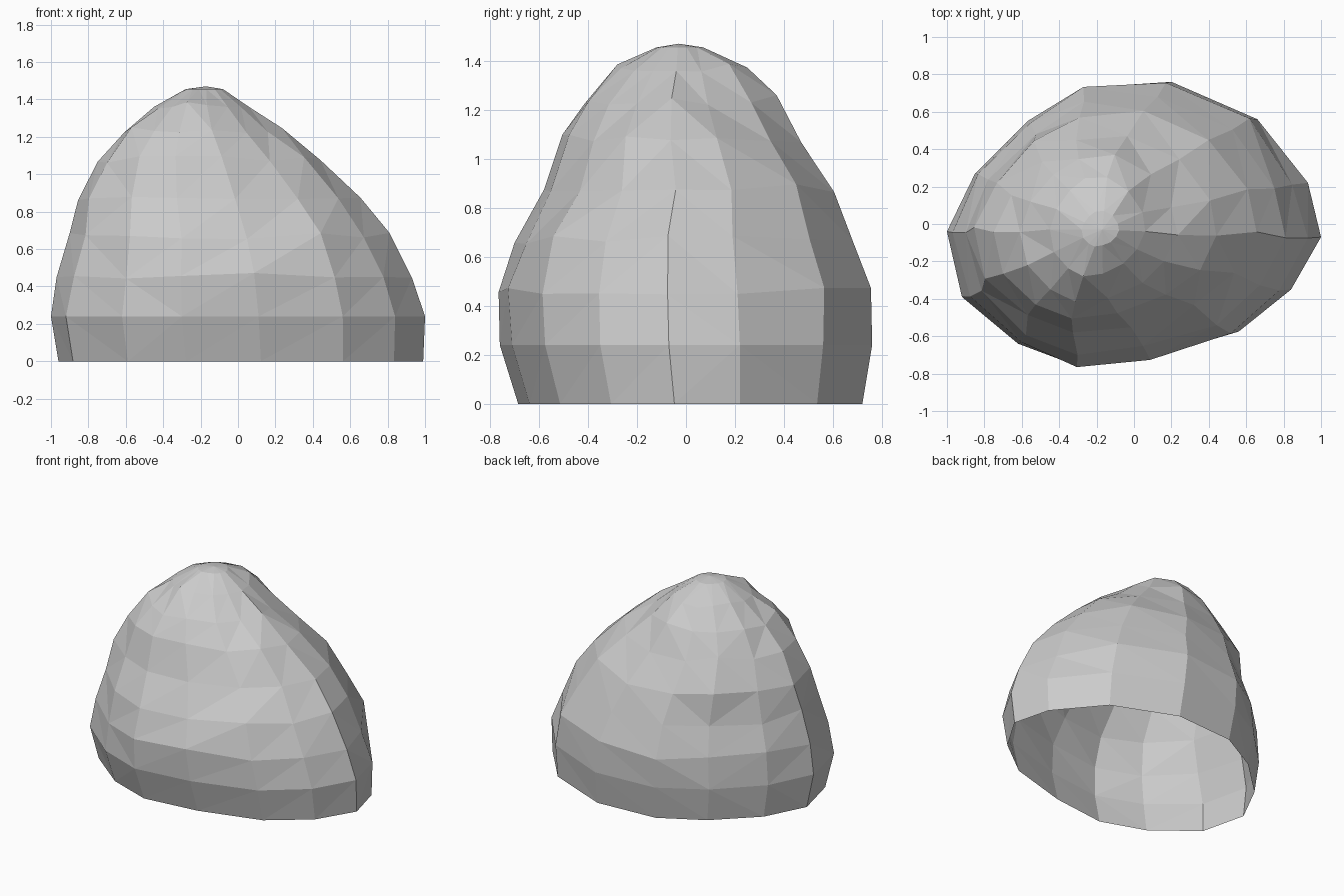
import bpy, bmesh, random

if "Cube" in bpy.data.objects:
    bpy.data.objects.remove(bpy.data.objects["Cube"])

random.seed(4)

# Plan outline of the widest ring, counter-clockwise from the left
outline = [(-1, -.04), (-.92, -.39), (-.62, -.64), (-.3, -.76), (.11, -.71),
           (.56, -.575), (.84, -.35), (1, -.07), (.93, .22), (.66, .56),
           (.2, .76), (-.26, .73), (-.57, .55), (-.85, .27)]

# Rings: height, then extents (x min, x max, y min, y max)
rings = [(0, -.96, .99, -.685, .72),
         (.24, -1, 1, -.76, .76),
         (.46, -.97, .93, -.765, .755),
         (.67, -.9, .81, -.7, .68),
         (.88, -.855, .655, -.58, .605),
         (1.08, -.75, .44, -.505, .47),
         (1.24, -.61, .235, -.415, .37),
         (1.37, -.45, .06, -.28, .25),
         (1.455, -.28, -.08, -.12, .07)]

bm = bmesh.new()
loops = []
for k, (z, x0, x1, y0, y1) in enumerate(rings):
    loop = []
    for i, (u, v) in enumerate(outline):
        x = x0 + (u + 1) / 2 * (x1 - x0)
        y = y0 + (v + .76) / 1.52 * (y1 - y0)
        # Slight chipped irregularity away from the silhouette extremes
        j = 1 + (random.uniform(-.025, .02) if 1 < k < 8 and i not in (0, 3, 7, 10) else 0)
        cx, cy = (x0 + x1) / 2, (y0 + y1) / 2
        dz = random.uniform(-.02, .02) if 1 < k < 8 else 0
        loop.append(bm.verts.new((cx + (x - cx) * j, cy + (y - cy) * j, z + dz)))
    loops.append(loop)

# Faceted walls, left open underneath
n = len(outline)
for a, b in zip(loops, loops[1:]):
    for i in range(n):
        bm.faces.new((a[i], a[(i + 1) % n], b[(i + 1) % n], b[i]))

# Crown
top = bm.verts.new((-.17, -.03, 1.47))
for i in range(n):
    bm.faces.new((loops[-1][i], loops[-1][(i + 1) % n], top))

bmesh.ops.triangulate(bm, faces=bm.faces[:])
bmesh.ops.recalc_face_normals(bm, faces=bm.faces[:])
mesh = bpy.data.meshes.new("boulder")
bm.to_mesh(mesh)
bm.free()
bpy.context.collection.objects.link(bpy.data.objects.new("boulder", mesh))
